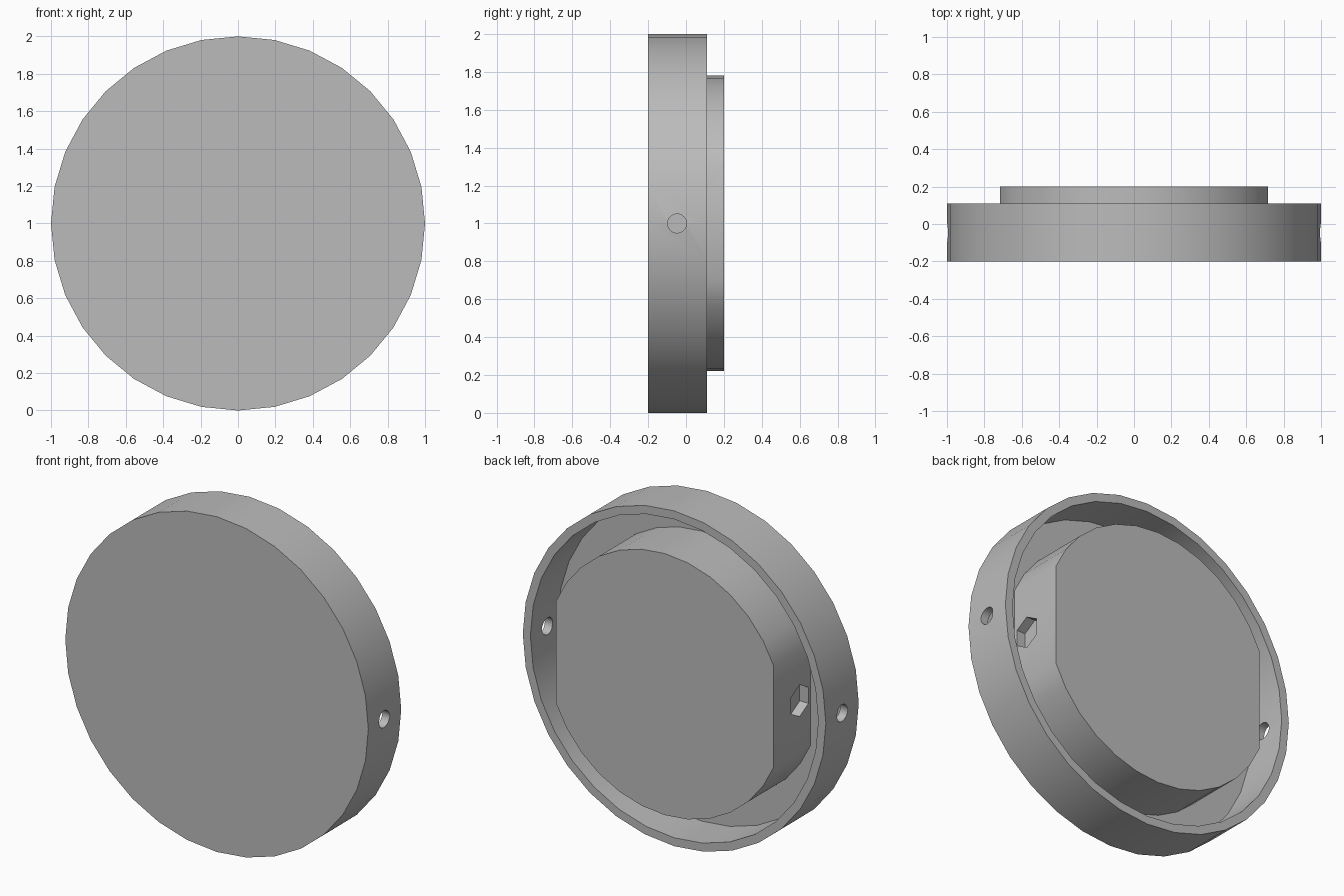
import bpy
import math

cube = bpy.data.objects.get("Cube")
if cube:
    bpy.data.objects.remove(cube, do_unlink=True)

# Single plain grey
grey = bpy.data.materials.new("plain_grey")
grey.use_nodes = True
GREY = (0.5, 0.5, 0.5, 1.0)
grey.diffuse_color = GREY
grey.node_tree.nodes["Principled BSDF"].inputs["Base Color"].default_value = GREY

SIDES = 32
HOLE_Y = -0.047


def disc(name, radius, y0, y1):
    """Cylinder along y, centred on the disc axis."""
    bpy.ops.mesh.primitive_cylinder_add(
        vertices=SIDES, radius=radius, depth=y1 - y0,
        location=(0, (y0 + y1) / 2, 1), rotation=(math.pi / 2, 0, 0))
    obj = bpy.context.object
    obj.name = name
    return obj


def side_pin(name, radius, x0, x1, sides):
    """Prism along x at the height of the screw holes, a corner pointing up."""
    bpy.ops.mesh.primitive_cylinder_add(
        vertices=sides, radius=radius, depth=abs(x1 - x0),
        location=((x0 + x1) / 2, HOLE_Y, 1), rotation=(0, math.pi / 2, 0))
    obj = bpy.context.object
    obj.name = name
    # Put the prism corners on the vertical axis
    for v in obj.data.vertices:
        v.co.x, v.co.y = v.co.y, -v.co.x
    return obj


def block(name, x0, x1):
    bpy.ops.mesh.primitive_cube_add(size=1, location=((x0 + x1) / 2, 0, 1))
    obj = bpy.context.object
    obj.name = name
    obj.scale = (abs(x1 - x0), 2, 3)
    return obj


def cut(target, cutter):
    mod = target.modifiers.new("cut", "BOOLEAN")
    mod.operation = "DIFFERENCE"
    mod.solver = "EXACT"
    mod.object = cutter
    bpy.context.view_layer.objects.active = target
    bpy.ops.object.modifier_apply(modifier=mod.name)
    bpy.data.objects.remove(cutter, do_unlink=True)


def finish(obj):
    obj.data.materials.clear()
    obj.data.materials.append(grey)
    bpy.ops.object.select_all(action="DESELECT")
    obj.select_set(True)
    bpy.context.view_layer.objects.active = obj
    bpy.ops.object.shade_smooth_by_angle(angle=math.radians(30))


# Shallow round cup with a thin wall
cup = disc("cup", 1.0, -0.2, 0.11)
cut(cup, disc("cup_cavity", 0.95, -0.15, 0.3))

# Raised centre with two flat sides
boss = disc("centre_boss", 0.78, -0.152, 0.2)

for s in (-1, 1):
    # Screw hole in the wall, flat on the boss, six-sided nut pocket
    cut(cup, side_pin("screw_hole", 0.05, s * 0.85, s * 1.1, 32))
    cut(boss, block("flat_cutter", s * 0.717, s * 1.2))
    cut(boss, side_pin("nut_pocket", 0.095, s * 0.66, s * 0.8, 6))

finish(cup)
finish(boss)
